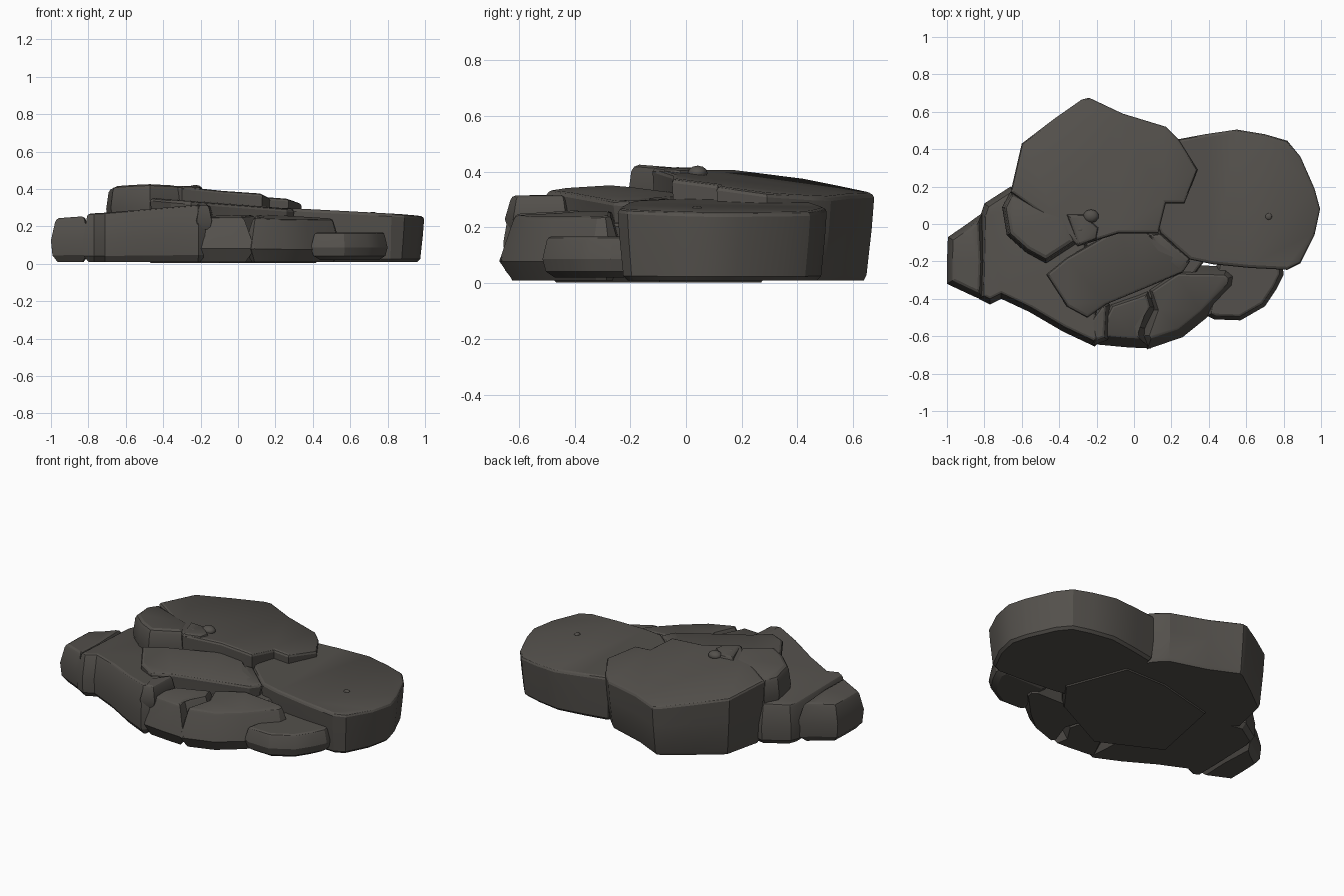
import bpy, bmesh, math
from mathutils import Vector

stone = bpy.data.materials.new("dark grey stone")
stone.diffuse_color = (0.088, 0.081, 0.072, 1)


def finish(name, bm):
    bmesh.ops.recalc_face_normals(bm, faces=bm.faces)
    me = bpy.data.meshes.new(name)
    bm.to_mesh(me)
    bm.free()
    me.materials.append(stone)
    ob = bpy.data.objects.new(name, me)
    bpy.context.collection.objects.link(ob)
    bpy.context.view_layer.objects.active = ob
    ob.select_set(True)
    bpy.ops.object.shade_smooth_by_angle(angle=math.radians(28))
    ob.select_set(False)


def inset(pts, d):
    """Move an outline inward by d with mitred corners."""
    out, n = [], len(pts)
    for i, p in enumerate(pts):
        e1 = (p - pts[i - 1]).normalized()
        e2 = (pts[(i + 1) % n] - p).normalized()
        m = Vector((-e1.y - e2.y, e1.x + e2.x)).normalized()
        k = max(0.6, m.dot(Vector((-e1.y, e1.x))))
        out.append(p + m * d / k)
    return out


def slab(name, outline, top, rings, base=0.01, edge=0.016):
    """Stone with a sloped top plane (a + b*x + c*y); rings = (height share, inset)."""
    pts = [Vector(p) for p in outline]
    area = sum(pts[i - 1].cross(pts[i]) for i in range(len(pts)))
    if area < 0:
        pts.reverse()
    a, b, c = top
    last = rings[-1][1]
    levels = [(f, d, 0) for f, d in rings[:-1]]
    levels += [(1, last, edge), (1, last + edge * 0.35, edge * 0.35), (1, last + edge, 0)]
    bm = bmesh.new()
    prev = None
    for f, d, drop in levels:
        ring = []
        for p in inset(pts, d):
            z = a + b * p.x + c * p.y
            ring.append(bm.verts.new((p.x, p.y, base + (z - base) * f - drop)))
        if prev:
            for i in range(len(ring)):
                bm.faces.new((prev[i - 1], prev[i], ring[i], ring[i - 1]))
        else:
            bm.faces.new(ring[::-1])
        prev = ring
    bm.faces.new(prev)
    bmesh.ops.triangulate(bm, faces=[f for f in bm.faces if len(f.verts) > 4])
    finish(name, bm)


def pebble(name, loc, size):
    bm = bmesh.new()
    bmesh.ops.create_icosphere(bm, subdivisions=2, radius=1)
    for v in bm.verts:
        v.co = Vector(loc) + Vector([v.co[i] * size[i] for i in range(3)])
    finish(name, bm)


straight = [(0, 0.03), (0.1, 0.015), (0.6, 0.008), (1, 0)]
bulging = [(0, 0.045), (0.15, 0.012), (0.45, 0), (1, 0.015)]

# large tilted slab at the back
slab("back_slab", [(-0.66, 0.17), (-0.60, 0.43), (-0.43, 0.56), (-0.28, 0.665), (-0.24, 0.675),
     (-0.06, 0.59), (0.17, 0.52), (0.24, 0.45), (0.34, 0.29), (0.27, 0.11), (0.17, 0.11),
     (0.13, -0.05), (-0.08, -0.05), (-0.30, -0.12), (-0.42, 0.0)],
     (0.38, -0.07, -0.11), [(0, 0.035), (0.06, 0.026), (0.6, 0.008), (1, 0)])

# raised rock on the left front corner of the back slab
slab("crown_rock", [(-0.705, 0.09), (-0.66, 0.175), (-0.36, 0.05), (-0.30, -0.10), (-0.47, -0.21),
     (-0.58, -0.15), (-0.68, -0.06)], (0.412, 0, -0.08), [(0, 0.02), (0.5, 0.0), (1, 0.012)], base=0.18,
     edge=0.025)
slab("chipped_rock", [(-0.36, 0.05), (-0.27, 0.05), (-0.19, -0.02), (-0.2, -0.08), (-0.30, -0.12)],
     (0.402, -0.04, -0.03), straight, base=0.2)

# broad rounded slab on the right
slab("right_slab", [(0.22, 0.45), (0.38, 0.48), (0.55, 0.505), (0.70, 0.48), (0.82, 0.445), (0.89, 0.36),
     (0.965, 0.19), (0.995, 0.08), (0.965, -0.06), (0.89, -0.21), (0.82, -0.245), (0.62, -0.235),
     (0.42, -0.215), (0.30, -0.19), (0.14, -0.05), (0.08, 0.1)],
     (0.310, -0.055, -0.015), [(0, 0.035), (0.06, 0.02), (0.6, 0.006), (1, 0)])

# long slab on the left, and its broken-off end
slab("left_slab", [(-0.83, -0.40), (-0.82, 0.05), (-0.80, 0.11), (-0.66, 0.20), (-0.35, 0.15),
     (-0.2, -0.2), (-0.17, -0.62), (-0.21, -0.655), (-0.38, -0.575), (-0.56, -0.47), (-0.71, -0.40), (-0.77, -0.43)],
     (0.312, 0.07, -0.03), [(0, 0.03), (0.12, 0.005), (0.45, 0), (1, 0.022)])
slab("left_end_rock", [(-1.0, -0.32), (-1.0, -0.20), (-0.995, -0.07), (-0.90, -0.005), (-0.81, 0.06),
     (-0.79, -0.2), (-0.80, -0.41), (-0.85, -0.39)], (0.308, 0.07, -0.01),
     [(0, 0.035), (0.15, 0.008), (0.5, 0), (1, 0.022)], edge=0.02)

# plate in the middle, below the step of the back slab
slab("middle_plate", [(-0.47, -0.27), (-0.36, -0.18), (-0.08, -0.02), (0.06, -0.03), (0.14, -0.13),
     (0.30, -0.20), (0.26, -0.26), (0.02, -0.36), (-0.15, -0.43), (-0.25, -0.50), (-0.36, -0.44)],
     (0.318, -0.08, 0.01), straight, base=0.1)
slab("middle_chip", [(0.08, -0.06), (0.14, -0.05), (0.30, -0.19), (0.24, -0.26), (0.15, -0.18)],
     (0.31, -0.05, 0), straight, base=0.1)

# front slabs with a bulging foot
slab("front_slab", [(-0.25, -0.60), (-0.15, -0.40), (0.0, -0.35), (0.10, -0.31), (0.14, -0.45),
     (0.07, -0.56), (0.09, -0.665), (-0.03, -0.66), (-0.19, -0.645)],
     (0.285, 0, 0.06), [(0, 0.04), (0.3, 0), (1, 0.045)])
slab("front_right_slab", [(0.04, -0.34), (0.22, -0.22), (0.50, -0.225), (0.555, -0.27), (0.545, -0.34),
     (0.39, -0.50), (0.26, -0.605), (0.07, -0.67), (0.03, -0.6), (0.08, -0.46)],
     (0.292, -0.06, 0.07), [(0, 0.04), (0.3, 0), (1, 0.042)])
slab("front_wedge", [(-0.22, -0.65), (-0.14, -0.62), (-0.13, -0.43), (-0.17, -0.41), (-0.25, -0.52)],
     (0.315, -0.03, 0.01), bulging, base=0.16)

# low rock at the front right
slab("low_rock", [(0.39, -0.49), (0.43, -0.51), (0.57, -0.515), (0.70, -0.44), (0.76, -0.35),
     (0.80, -0.27), (0.79, -0.18), (0.45, -0.18)], (0.168, 0, 0), bulging, base=0.02)

# hidden core closing the gaps between the stones
slab("core", [(-0.5, -0.3), (-0.4, 0.2), (0.0, 0.3), (0.3, 0.3), (0.45, -0.1), (0.3, -0.3), (-0.1, -0.5)],
     (0.22, 0, 0), straight, base=0.003)

# small bumps lying on the slabs
pebble("large_pebble", (-0.23, 0.042, 0.396), (0.042, 0.036, 0.026))
pebble("small_pebble", (-0.29, -0.03, 0.405), (0.022, 0.016, 0.012))
pebble("right_pebble", (0.72, 0.04, 0.270), (0.018, 0.018, 0.008))
